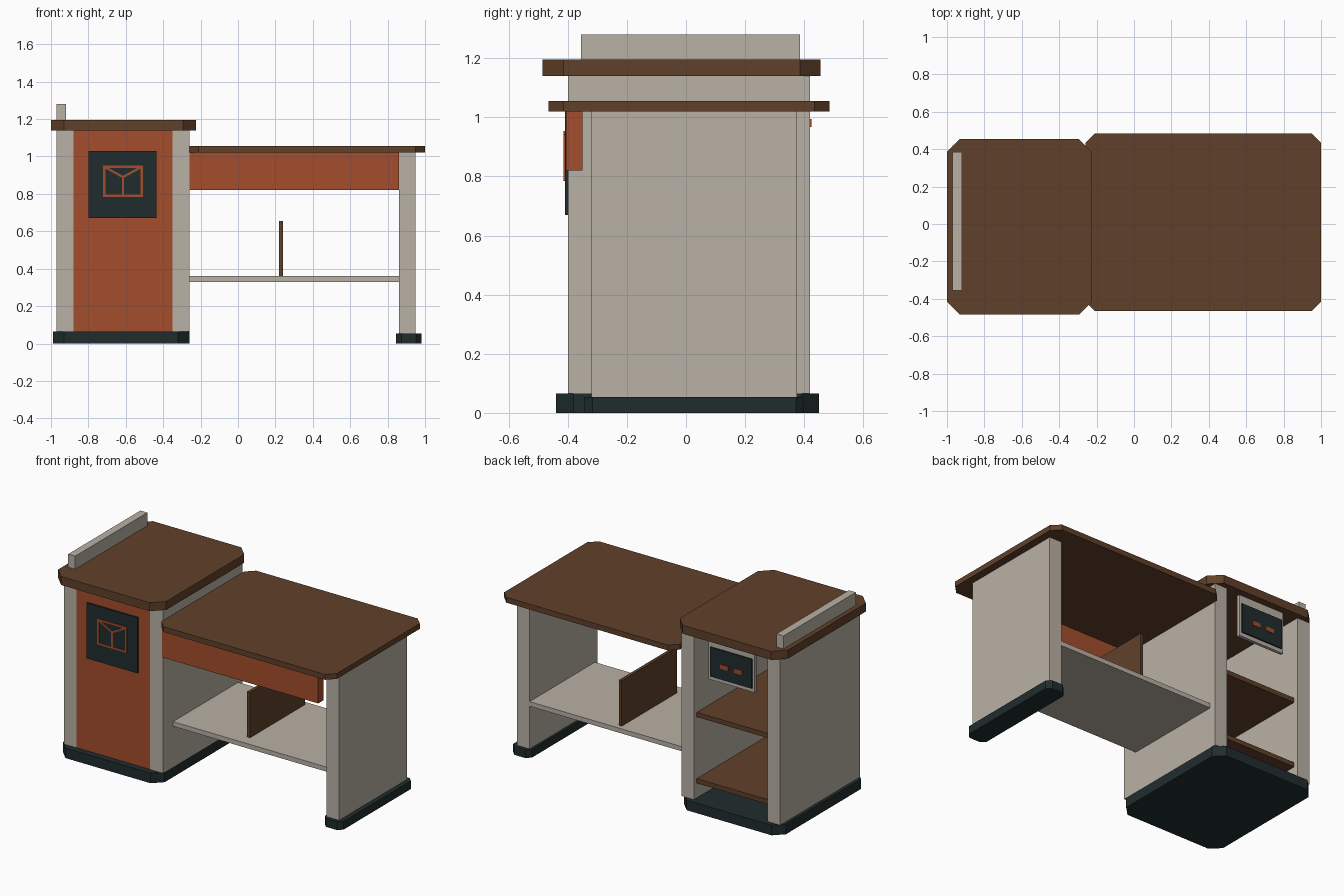
import bpy
import math

if "Cube" in bpy.data.objects:
    bpy.data.objects.remove(bpy.data.objects["Cube"])


def material(name, rgb):
    m = bpy.data.materials.new(name)
    m.diffuse_color = (*rgb, 1)
    m.use_nodes = True
    m.node_tree.nodes["Principled BSDF"].inputs["Base Color"].default_value = m.diffuse_color
    return m


BROWN = material("brown wood", (0.118, 0.051, 0.023))
ORANGE = material("burnt orange", (0.366, 0.074, 0.025))
GREY = material("warm grey", (0.485, 0.440, 0.376))
DARK = material("dark slate", (0.0144, 0.0252, 0.0262))


def slab(name, mat, x, y, z, cut=0.0):
    """Upright prism over a rectangle whose corners are cut at 45 degrees."""
    (x0, x1), (y0, y1) = x, y
    if cut:
        ring = [(x0 + cut, y0), (x1 - cut, y0), (x1, y0 + cut), (x1, y1 - cut),
                (x1 - cut, y1), (x0 + cut, y1), (x0, y1 - cut), (x0, y0 + cut)]
    else:
        ring = [(x0, y0), (x1, y0), (x1, y1), (x0, y1)]
    n = len(ring)
    verts = [(px, py, h) for h in z for px, py in ring]
    faces = [list(range(n))[::-1], list(range(n, 2 * n))]
    faces += [[i, (i + 1) % n, n + (i + 1) % n, n + i] for i in range(n)]
    mesh = bpy.data.meshes.new(name)
    mesh.from_pydata(verts, [], faces)
    mesh.materials.append(mat)
    ob = bpy.data.objects.new(name, mesh)
    bpy.context.collection.objects.link(ob)
    return ob


def strip(name, mat, a, b, y, width=0.012):
    """Thin flat bar between two (x, z) points on a front-facing plate."""
    length = math.dist(a, b) + width
    ob = slab(name, mat, (-length / 2, length / 2), (-0.003, 0.003),
              (-width / 2, width / 2))
    ob.location = ((a[0] + b[0]) / 2, y, (a[1] + b[1]) / 2)
    ob.rotation_euler.y = -math.atan2(b[1] - a[1], b[0] - a[0])


# Cabinet body: plinth, two sides, front panel, shelves, top
slab("cabinet_plinth", DARK, (-0.99, -0.26), (-0.44, 0.45), (0, 0.065), 0.06)
for side, x in (("left", (-0.97, -0.88)), ("right", (-0.35, -0.26))):
    slab(f"cabinet_side_{side}", GREY, x, (-0.40, 0.42), (0.065, 1.14))
slab("cabinet_front_panel", ORANGE, (-0.88, -0.35), (-0.398, -0.37), (0.065, 1.14))
for level, z in (("lower", 0.16), ("upper", 0.59)):
    slab(f"cabinet_shelf_{level}", BROWN, (-0.88, -0.35), (-0.37, 0.39), (z, z + 0.03))
slab("cabinet_top", BROWN, (-1.0, -0.225), (-0.485, 0.455), (1.14, 1.195), 0.07)
slab("top_rail", GREY, (-0.97, -0.92), (-0.355, 0.385), (1.195, 1.28))

# Front display plate with a simple open box pictogram
slab("display_plate", DARK, (-0.80, -0.435), (-0.409, -0.398), (0.67, 1.03))
L, R, B, T = -0.715, -0.515, 0.79, 0.945
M = (L + R) / 2
for i, (a, b) in enumerate([((L, B), (R, B)), ((L, T), (R, T)), ((L, B), (L, T)),
                            ((R, B), (R, T)), ((L, T), (M, 0.89)),
                            ((R, T), (M, 0.89)), ((M, B), (M, 0.89))]):
    strip(f"box_pictogram_{i}", ORANGE, a, b, -0.411)

# Socket panel at the open back
slab("socket_frame", GREY, (-0.78, -0.45), (0.39, 0.41), (0.87, 1.14))
slab("socket_plate", DARK, (-0.765, -0.465), (0.41, 0.419), (0.895, 1.085))
for i, x in enumerate((-0.67, -0.57)):
    slab(f"socket_{i}", ORANGE, (x - 0.029, x + 0.029), (0.419, 0.424), (0.967, 0.995))

# Desk: top, apron, end leg with foot, low shelf and divider
slab("desk_top", BROWN, (-0.26, 1.0), (-0.465, 0.485), (1.02, 1.055), 0.05)
slab("desk_apron", ORANGE, (-0.26, 0.86), (-0.406, -0.35), (0.82, 1.02))
slab("desk_leg", GREY, (0.86, 0.95), (-0.32, 0.375), (0.053, 1.02))
slab("desk_foot", DARK, (0.845, 0.98), (-0.345, 0.40), (0, 0.053), 0.028)
slab("desk_shelf", GREY, (-0.26, 0.86), (-0.295, 0.375), (0.33, 0.36))
slab("shelf_divider", BROWN, (0.22, 0.24), (-0.22, 0.345), (0.36, 0.655))
